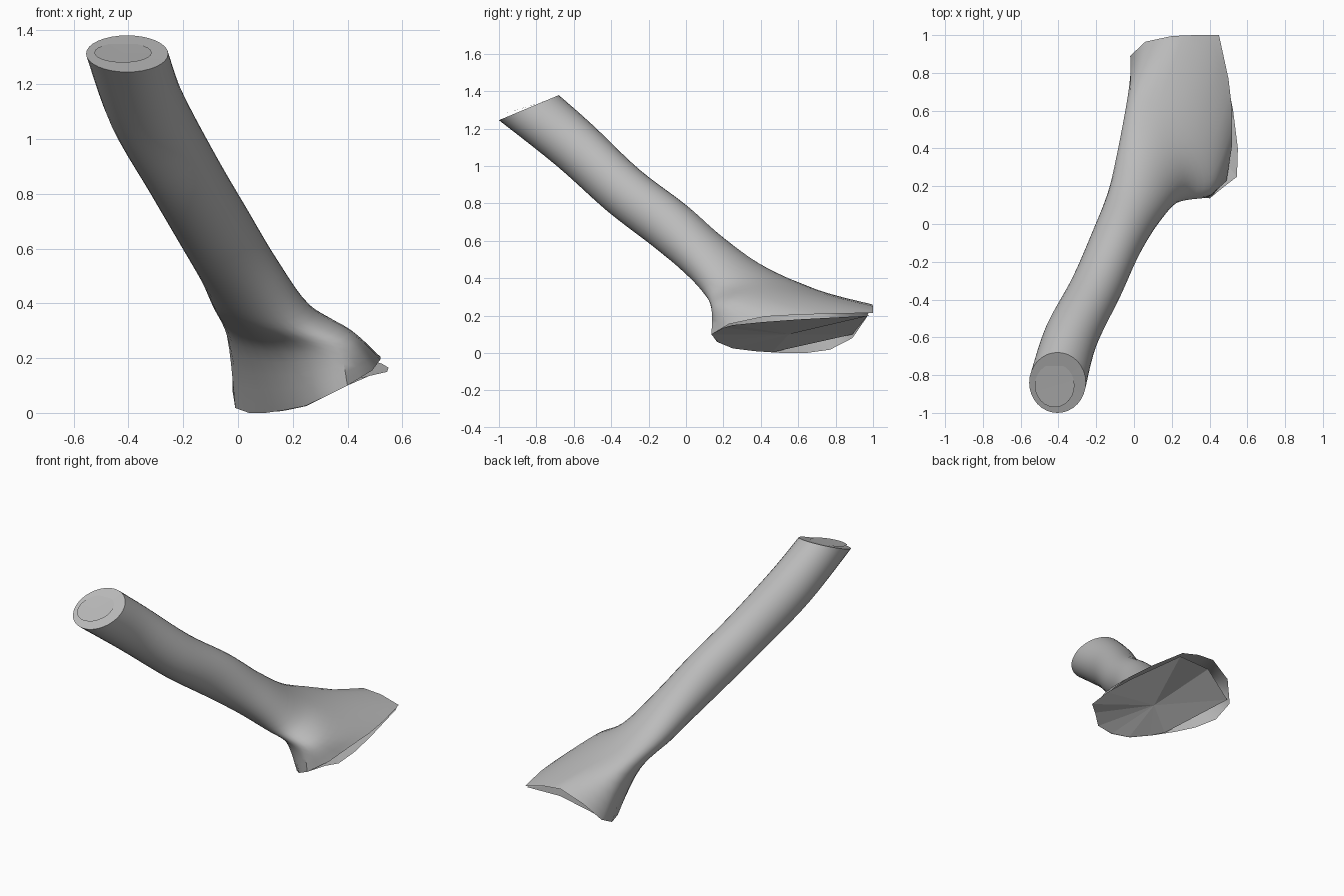
import bpy, bmesh, math
from mathutils import Vector as V

if "Cube" in bpy.data.objects:
    bpy.data.objects.remove(bpy.data.objects["Cube"])

SIDES, STEPS = 32, 5
grey = bpy.data.materials.new("plain_grey")
grey.diffuse_color = (0.5, 0.5, 0.5, 1)
grey.use_nodes = True
grey.node_tree.nodes["Principled BSDF"].inputs["Base Color"].default_value = grey.diffuse_color


def spline(p0, p1, p2, p3, t):
    return 0.5 * (2 * p1 + (p2 - p0) * t + (2 * p0 - 5 * p1 + 4 * p2 - p3) * t * t
                  + (3 * p1 - p0 - 3 * p2 + p3) * t ** 3)


def make(name, verts, faces, smooth=True):
    mesh = bpy.data.meshes.new(name)
    mesh.from_pydata([tuple(v) for v in verts], [], faces)
    mesh.materials.append(grey)
    obj = bpy.data.objects.new(name, mesh)
    bpy.context.collection.objects.link(obj)
    if smooth:
        bpy.ops.object.select_all(action='DESELECT')
        obj.select_set(True)
        bpy.context.view_layer.objects.active = obj
        bpy.ops.object.shade_smooth_by_angle(angle=math.radians(40))
    return obj


def fan(name, ring, middle, flip=False):
    n = len(ring)
    faces = [(i, (i + 1) % n, n) for i in range(n)]
    make(name, list(ring) + [V(middle)], [f[::-1] for f in faces] if flip else faces, False)


# Cross-sections down the limb: centre, sideways half-axis, upward half-axis
sections = [
    ((-0.405, -0.84, 1.312), (0.15, 0, 0), (0, 0.16, 0.067)),
    ((-0.333, -0.595, 1.11), (0.137, -0.03, 0.027), (0, 0.095, 0.11)),
    ((-0.2, -0.335, 0.87), (0.13, -0.031, 0.028), (0, 0.087, 0.11)),
    ((-0.092, -0.093, 0.685), (0.132, -0.031, 0.026), (0, 0.094, 0.106)),
    ((0.005, 0.1, 0.52), (0.147, -0.045, 0.008), (0, 0.102, 0.093)),
    ((0.09, 0.265, 0.385), (0.185, -0.07, -0.018), (0.0, 0.15, 0.07)),
    ((0.195, 0.43, 0.28), (0.235, -0.19, 0.0), (0.0, 0.225, 0.06)),
]
rings = []
for c, a, b in sections:
    rings.append([V(c) + V(a) * math.cos(2 * math.pi * i / SIDES)
                  + V(b) * math.sin(2 * math.pi * i / SIDES) for i in range(SIDES)])

# Flared, slanted rim at the base
rim = [V(p) for p in [
    (0.52, 0.42, 0.195), (0.52, 0.6, 0.205), (0.5, 0.77, 0.21), (0.45, 1.0, 0.215),
    (0.32, 1.0, 0.25), (0.2, 0.995, 0.26), (0.06, 0.965, 0.19), (-0.02, 0.89, 0.08),
    (-0.01, 0.77, 0.018), (0.04, 0.64, 0.0), (0.1, 0.52, 0.0), (0.17, 0.38, 0.01),
    (0.245, 0.25, 0.025), (0.32, 0.165, 0.06), (0.4, 0.137, 0.1), (0.49, 0.23, 0.155)]]
n = len(rim)
rings.append([rim[i].lerp(rim[(i + 1) % n], t) for i in range(n) for t in (0, 0.5)])

# Smooth loft through all sections
loft = []
last = len(rings) - 1
for k in range(last):
    q = [rings[max(k - 1, 0)], rings[k], rings[k + 1], rings[min(k + 2, last)]]
    for s in range(STEPS):
        loft.append([spline(q[0][i], q[1][i], q[2][i], q[3][i], s / STEPS) for i in range(SIDES)])
loft.append(rings[-1])
faces = []
for r in range(len(loft) - 1):
    for i in range(SIDES):
        j = (i + 1) % SIDES
        faces.append((r * SIDES + i, (r + 1) * SIDES + i, (r + 1) * SIDES + j, r * SIDES + j))
make("limb_shell", [v for ring in loft for v in ring], faces)

# Cap closing the upper end, with a tongue lifted along its front edge
fan("upper_cap", rings[0], (-0.405, -0.84, 1.31))
tongue = []
for i in range(24):
    ang = 2 * math.pi * i / 24
    x, y = -0.42 + 0.105 * math.cos(ang), -0.855 + 0.115 * math.sin(ang)
    tongue.append(V((x, y, 1.312 + 0.419 * (y + 0.84) + 0.01 - 0.012 * math.sin(ang))))
fan("upper_tongue", tongue, (-0.42, -0.855, 1.315))

# Uneven plate closing the base, sticking out past the rim on the right
fan("base_plate", [V(p) for p in [
    (0.545, 0.25, 0.15), (0.55, 0.4, 0.165), (0.525, 0.6, 0.18), (0.45, 0.98, 0.2),
    (0.22, 0.97, 0.2), (0.0, 0.89, 0.1), (0.14, 0.46, 0.004), (0.18, 0.37, 0.01),
    (0.25, 0.25, 0.025), (0.32, 0.17, 0.06), (0.4, 0.135, 0.1), (0.48, 0.2, 0.135)]],
    (0.3, 0.55, 0.1), True)
